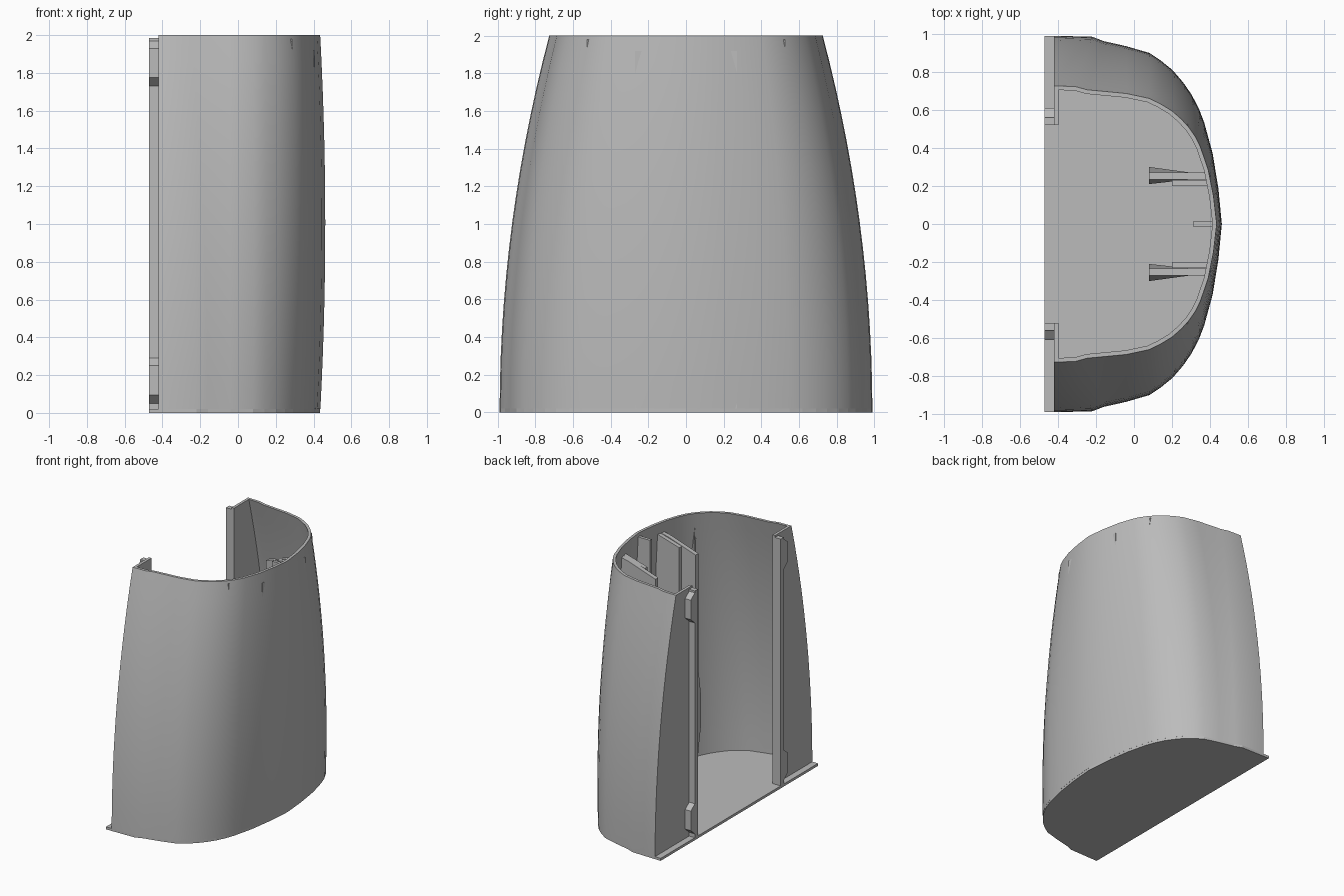
import bpy, bmesh
from mathutils import Vector

if "Cube" in bpy.data.objects:
    bpy.data.objects.remove(bpy.data.objects["Cube"])

grey = bpy.data.materials.new("light_grey")
grey.use_nodes = True
grey.diffuse_color = (0.5, 0.5, 0.5, 1)
grey.node_tree.nodes["Principled BSDF"].inputs["Base Color"].default_value = (0.5, 0.5, 0.5, 1)


def loft(name, rings, smooth=False):
    """Solid skinned through matching closed rings of points."""
    bm = bmesh.new()
    loops = [[bm.verts.new(p) for p in ring] for ring in rings]
    n = len(loops[0])
    for a, b in zip(loops, loops[1:]):
        for i in range(n):
            j = (i + 1) % n
            bm.faces.new((a[i], a[j], b[j], b[i]))
    bm.faces.new(loops[0][::-1])
    bm.faces.new(loops[-1])
    bmesh.ops.recalc_face_normals(bm, faces=bm.faces)
    mesh = bpy.data.meshes.new(name)
    bm.to_mesh(mesh)
    bm.free()
    mesh.materials.append(grey)
    obj = bpy.data.objects.new(name, mesh)
    bpy.context.collection.objects.link(obj)
    if smooth:
        bpy.ops.object.select_all(action="DESELECT")
        obj.select_set(True)
        bpy.context.view_layer.objects.active = obj
        bpy.ops.object.shade_smooth_by_angle(angle=0.5)
    return obj


def box(name, x0, x1, y0, y1, z0, z1):
    return loft(name, [[(x0, y0, z), (x1, y0, z), (x1, y1, z), (x0, y1, z)] for z in (z0, z1)])


def side_plate(name, outline, y0, y1):
    """Plate with an x-z outline, extruded along y."""
    return loft(name, [[(x, y, z) for x, z in outline] for y in (y0, y1)])


# Half plan of the shell at floor level, from the flat wall to the nose
WALL_X, LIP_Y, THICK = -0.42, 0.52, 0.022
PLAN = [(WALL_X, 0.99), (-0.22, 0.985), (-0.16, 0.962), (-0.04, 0.935), (0.08, 0.9), (0.14, 0.86),
        (0.2, 0.81), (0.25, 0.75), (0.29, 0.69), (0.325, 0.62), (0.35, 0.55), (0.39, 0.39),
        (0.418, 0.2), (0.435, 0)]


def outer_half(z):
    narrow = 1 - 0.0665 * z * z
    bulge = 1 + 0.062 * (1 - (z - 1) ** 2)
    pts = []
    for x, y in PLAN:
        if x > 0:
            x *= bulge
        elif WALL_X < x < -0.1:
            x -= 0.022 * z * z
        pts.append(Vector((x, y * narrow)))
    return pts


def inner_half(z):
    pts = outer_half(z)
    out = []
    for i, p in enumerate(pts):
        nxt = pts[i + 1] if i + 1 < len(pts) else Vector((p.x, -1))
        prev = pts[i - 1] if i else p
        d = (nxt - prev).normalized()
        out.append(p + Vector((d.y, -d.x)) * THICK)
    out[0].x = WALL_X + THICK
    out[-1] = pts[-1] - Vector((THICK, 0))
    return out


def full(half):
    return half + [Vector((p.x, -p.y)) for p in half[-2::-1]]


def shell_ring(z):
    lip = [Vector((WALL_X + THICK, -LIP_Y)), Vector((WALL_X, -LIP_Y))]
    lip2 = [Vector((WALL_X, LIP_Y)), Vector((WALL_X + THICK, LIP_Y))]
    inner = full(inner_half(z))
    ring = full(outer_half(z)) + lip[::-1] + inner[::-1] + lip2[::-1]
    return [(p.x, p.y, z) for p in ring]


# Curved shell with its two flat end walls
loft("curved_shell", [shell_ring(0.02 + 1.98 * i / 14) for i in range(15)], True)

# Floor plate, reaching out past the end walls
floor = full(outer_half(0))
floor = [Vector((-0.47, 0.99))] + floor + [Vector((-0.47, -0.99))]
loft("floor_plate", [[(p.x, p.y, z) for p in floor] for z in (0, 0.02)])

for side, word in ((1, "back"), (-1, "front")):
    # Upright post with two bevelled catches
    box(word + "_post", -0.47, -0.405, side * LIP_Y, side * 0.56, 0.02, 1.985)
    for z, level in ((0.05, "lower"), (1.73, "upper")):
        loft(f"{word}_{level}_catch",
             [[(x, side * 0.56, z), (x, side * 0.61, z + 0.045),
               (x, side * 0.61, z + 0.2), (x, side * 0.56, z + 0.24)] for x in (-0.47, WALL_X)])
    # Tall inner fin with a sloping top, and its shorter companion
    side_plate(word + "_fin", [(0.08, 0.23), (0.41, 0.02), (0.405, 1.92), (0.32, 1.9), (0.08, 1.82)],
               side * 0.235, side * 0.27)
    side_plate(word + "_fin_rib", [(0.2, 0.02), (0.41, 0.02), (0.405, 1.92), (0.2, 1.86)],
               side * 0.2, side * 0.232)
    # Flared guide on the fin
    loft(word + "_fin_guide",
         [[(x, side * a, z) for x, a in ((0.08, lo), (0.3, 0.235), (0.3, 0.27), (0.08, hi))]
          for z, lo, hi in ((0.25, 0.235, 0.27), (0.42, 0.21, 0.3), (0.7, 0.21, 0.3), (0.9, 0.235, 0.27))])
    # Narrow rib that follows the curve of the shell
    edge = []
    for i in range(9):
        z = 0.02 + 1.96 * i / 8
        pts = outer_half(z)
        for a, b in zip(pts, pts[1:]):
            if b.y <= 0.525 <= a.y:
                edge.append((a.x + (b.x - a.x) * (a.y - 0.525) / (a.y - b.y) - 0.008, z))
    side_plate(word + "_narrow_rib", [(0.285, 1.98), (0.285, 0.02)] + edge, side * 0.51, side * 0.525)

# Central rib behind the nose
box("central_rib", 0.31, 0.425, -0.012, 0.012, 0.02, 1.97)
